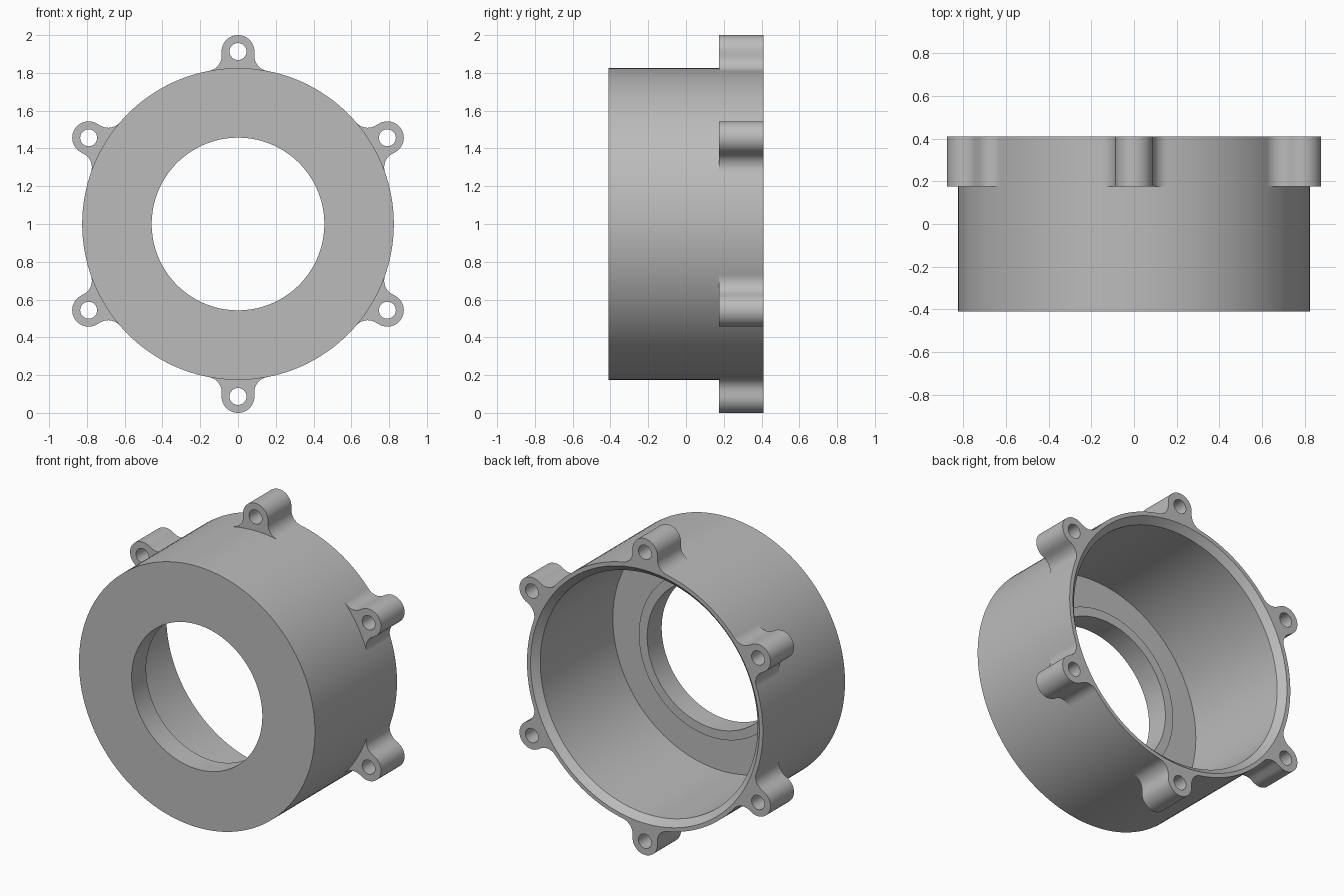
import bpy
import bmesh
from math import pi, sin, cos, atan2, sqrt
from mathutils import Matrix, Vector

cube = bpy.data.objects.get("Cube")
if cube:
    bpy.data.objects.remove(cube, do_unlink=True)

# One plain grey for the whole part
grey = bpy.data.materials.new("plain_grey")
grey.use_nodes = True
color = (0.5, 0.5, 0.5, 1)
grey.diffuse_color = color
grey.node_tree.nodes["Principled BSDF"].inputs["Base Color"].default_value = color

CENTER = Vector((0, 0, 1))
FRONT, BACK, LUG_FRONT = -0.41, 0.41, 0.175
BODY_R, HOLE_R, BORE_R = 0.825, 0.457, 0.76


def finish(bm, name):
    """Turn a bmesh into a smooth object with sharp edges kept."""
    bmesh.ops.recalc_face_normals(bm, faces=bm.faces)
    mesh = bpy.data.meshes.new(name)
    bm.to_mesh(mesh)
    bm.free()
    mesh.materials.append(grey)
    obj = bpy.data.objects.new(name, mesh)
    obj.location = CENTER
    bpy.context.collection.objects.link(obj)
    bpy.ops.object.select_all(action='DESELECT')
    obj.select_set(True)
    bpy.context.view_layer.objects.active = obj
    bpy.ops.object.shade_smooth_by_angle()
    return obj


def arc(cx, cz, r, start, end, steps):
    return [(cx + r * cos(start + (end - start) * i / steps),
             cz + r * sin(start + (end - start) * i / steps))
            for i in range(steps + 1)]


# Housing: cup with a bored front wall, raised inner collar and bevelled rim
profile = [(HOLE_R, FRONT), (BODY_R, FRONT), (BODY_R, BACK), (0.80, BACK),
           (BORE_R, BACK - 0.04), (BORE_R, -0.355), (0.515, -0.355),
           (0.515, -0.265), (HOLE_R, -0.265)]
bm = bmesh.new()
verts = [bm.verts.new((r, y, 0)) for r, y in profile]
edges = [bm.edges.new((v, verts[i - 1])) for i, v in enumerate(verts)]
bmesh.ops.spin(bm, geom=verts + edges, cent=(0, 0, 0), axis=(0, 1, 0),
               angle=2 * pi, steps=144, use_merge=True)
bmesh.ops.remove_doubles(bm, verts=bm.verts, dist=0.0001)
finish(bm, "housing")

# Screw lug outline: round end, straight sides, fillets flowing into the body
LUG_R, LUG_Z, FILLET = 0.087, 0.913, 0.08
fx = LUG_R + FILLET
fz = sqrt((BODY_R + FILLET) ** 2 - fx ** 2)
touch = atan2(fz, fx)
right = arc(fx, fz, FILLET, touch + pi, pi, 10)
left = [(-x, z) for x, z in reversed(right)]
root = arc(0, 0, BODY_R - 0.006, pi - touch, touch, 10)[1:-1]
outline = right + arc(0, LUG_Z, LUG_R, 0, pi, 24) + left + root
hole = arc(0, LUG_Z, 0.045, 0, 2 * pi, 24)[:-1]

bm = bmesh.new()
edges = []
for loop in (outline, hole):
    verts = [bm.verts.new((x, LUG_FRONT, z)) for x, z in loop]
    edges += [bm.edges.new((v, verts[i - 1])) for i, v in enumerate(verts)]
bmesh.ops.triangle_fill(bm, edges=edges, use_beauty=True)
result = bmesh.ops.extrude_face_region(bm, geom=bm.faces[:])
moved = [g for g in result["geom"] if isinstance(g, bmesh.types.BMVert)]
bmesh.ops.translate(bm, verts=moved, vec=(0, BACK - LUG_FRONT, 0))
lug = finish(bm, "screw_lug_1")

# Six lugs around the rim
for i in range(1, 6):
    copy = lug.copy()
    copy.name = f"screw_lug_{i + 1}"
    copy.matrix_world = Matrix.Translation(CENTER) @ Matrix.Rotation(i * pi / 3, 4, 'Y')
    bpy.context.collection.objects.link(copy)
